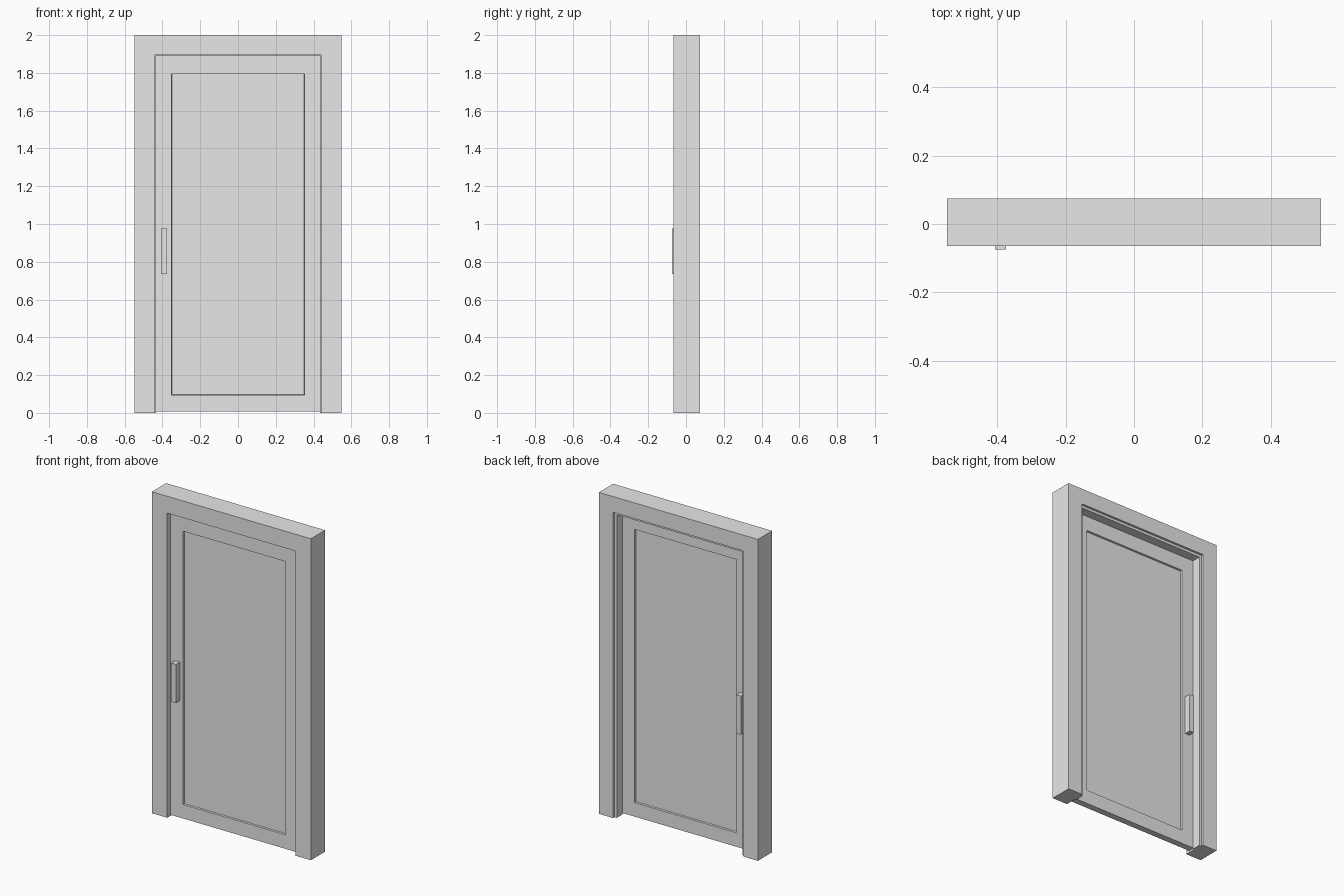
import bpy, bmesh
from mathutils import Vector

old = bpy.data.objects.get("Cube")
if old:
    bpy.data.objects.remove(old, do_unlink=True)

grey = bpy.data.materials.new("plain_grey")
grey.use_nodes = True
grey.diffuse_color = (0.8, 0.8, 0.8, 1)
grey.node_tree.nodes["Principled BSDF"].inputs["Base Color"].default_value = (0.8, 0.8, 0.8, 1)


def finish(name, bm):
    bmesh.ops.recalc_face_normals(bm, faces=bm.faces)
    mesh = bpy.data.meshes.new(name)
    bm.to_mesh(mesh)
    bm.free()
    mesh.materials.append(grey)
    obj = bpy.data.objects.new(name, mesh)
    bpy.context.collection.objects.link(obj)
    return obj


def box(lo, hi):
    bm = bmesh.new()
    bmesh.ops.create_cube(bm, size=1)
    lo, hi = Vector(lo), Vector(hi)
    for v in bm.verts:
        v.co = (lo + hi) / 2 + v.co * (hi - lo)
    return bm


# Sizes
HALF_W, HEIGHT = 0.547, 2.0
FRONT, BACK = -0.065, 0.075
DOOR_FRONT, DOOR_BACK = -0.036, 0.004
LIP = BACK - 0.014

# Door frame: stepped jamb profile (half width, depth) swept up, across and down
profile = [(HALF_W, FRONT), (0.442, FRONT), (0.442, DOOR_BACK), (0.433, DOOR_BACK),
           (0.433, LIP), (0.449, LIP), (0.449, BACK), (HALF_W, BACK)]
rise = HEIGHT - HALF_W
bm = bmesh.new()
rings = []
for side, top in ((-1, False), (-1, True), (1, True), (1, False)):
    rings.append([bm.verts.new((side * w, y, w + rise if top else 0)) for w, y in profile])
n = len(profile)
for a, b in zip(rings, rings[1:]):
    for i in range(n):
        j = (i + 1) % n
        bm.faces.new((a[i], a[j], b[j], b[i]))
bm.faces.new(rings[0])
bm.faces.new(rings[-1])
finish("door_frame", bm)

# Door leaf with a sunken panel on both sides
bm = box((-0.438, DOOR_FRONT, 0.008), (0.438, DOOR_BACK, 1.891))
bm.normal_update()
panels = [f for f in bm.faces if abs(f.normal.y) > 0.9]
bmesh.ops.inset_individual(bm, faces=panels, thickness=0.08)
for face in panels:
    for v in face.verts:
        v.co.x = 0.352 if v.co.x > 0 else -0.352
        v.co.z = 1.795 if v.co.z > 1 else 0.095
bm.normal_update()
bmesh.ops.inset_individual(bm, faces=panels, thickness=0.002, depth=-0.012)
finish("door_leaf", bm)

# Pull handles
for name, y0, y1 in (("front_handle", -0.075, DOOR_FRONT), ("back_handle", DOOR_BACK, 0.043)):
    finish(name, box((-0.407, y0, 0.735), (-0.375, y1, 0.975)))
